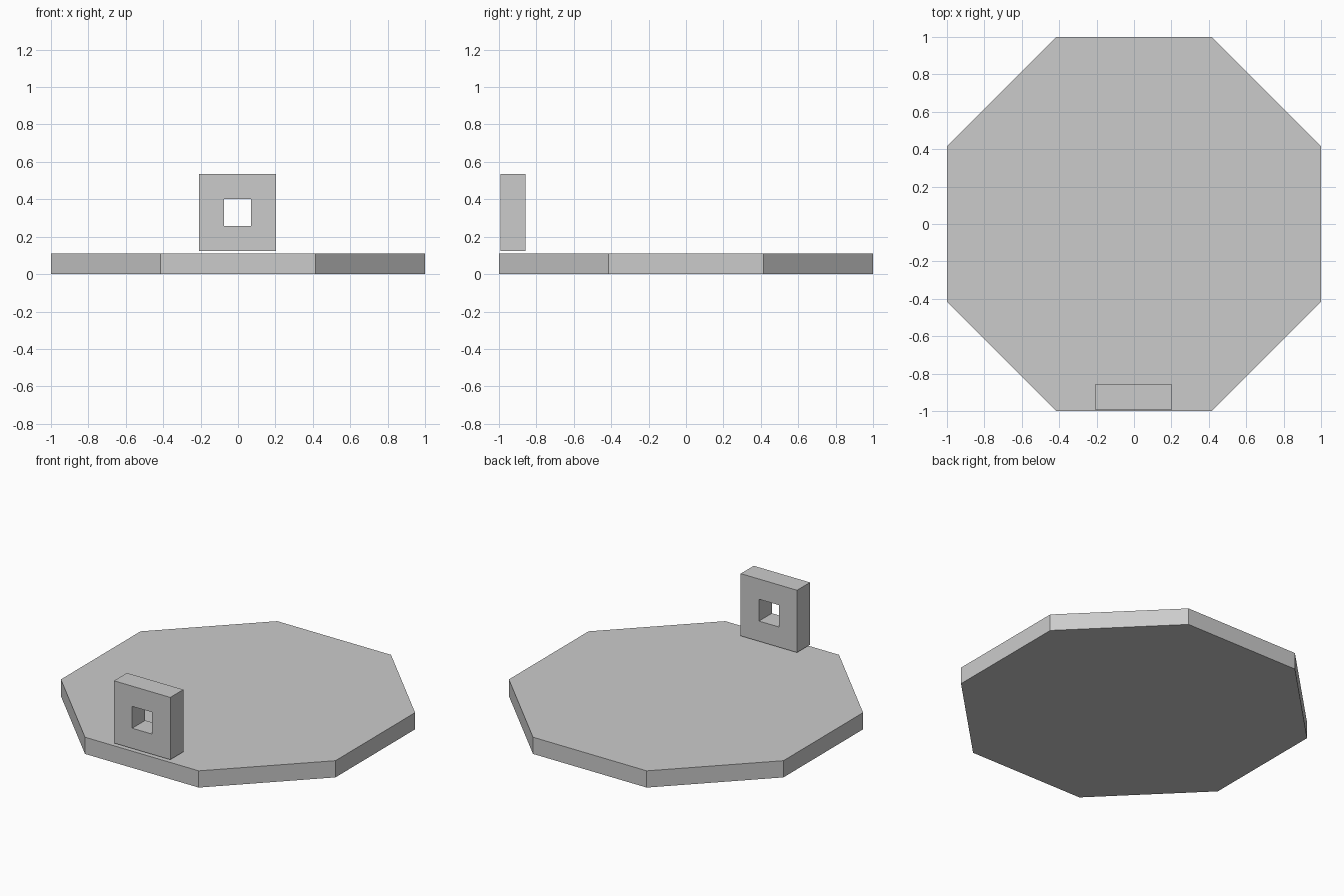
import bpy, bmesh, math

if "Cube" in bpy.data.objects:
    bpy.data.objects.remove(bpy.data.objects["Cube"])

grey = bpy.data.materials.new("light grey")
grey.diffuse_color = (0.6, 0.6, 0.6, 1)
grey.use_nodes = True
grey.node_tree.nodes["Principled BSDF"].inputs["Base Color"].default_value = grey.diffuse_color


def finish(name, bm):
    bmesh.ops.recalc_face_normals(bm, faces=bm.faces[:])
    mesh = bpy.data.meshes.new(name)
    bm.to_mesh(mesh)
    bm.free()
    mesh.materials.append(grey)
    obj = bpy.data.objects.new(name, mesh)
    bpy.context.collection.objects.link(obj)
    return obj


# Octagonal slab, flat sides facing the axes
H = 0.11
bm = bmesh.new()
R = 1 / math.cos(math.pi / 8)
ring = [bm.verts.new((R * math.cos(math.pi / 8 + i * math.pi / 4),
                      R * math.sin(math.pi / 8 + i * math.pi / 4), 0)) for i in range(8)]
base = bm.faces.new(ring)
top = bmesh.ops.extrude_face_region(bm, geom=[base])["geom"]
bmesh.ops.translate(bm, vec=(0, 0, H), verts=[v for v in top if isinstance(v, bmesh.types.BMVert)])
finish("octagonal_base", bm)

# Square frame with a square hole, floating just above the front edge
CX, CZ, Y0, Y1 = -0.003, 0.329, -0.993, -0.858
bm = bmesh.new()


def square(half, y):
    return [bm.verts.new((CX + half * sx, y, CZ + half * sz))
            for sx, sz in ((-1, -1), (1, -1), (1, 1), (-1, 1))]


loops = [square(0.205, Y0), square(0.205, Y1), square(0.072, Y1), square(0.072, Y0)]
for a, b in zip(loops, loops[1:] + loops[:1]):
    for i in range(4):
        j = (i + 1) % 4
        bm.faces.new((a[i], a[j], b[j], b[i]))
finish("square_frame", bm)
